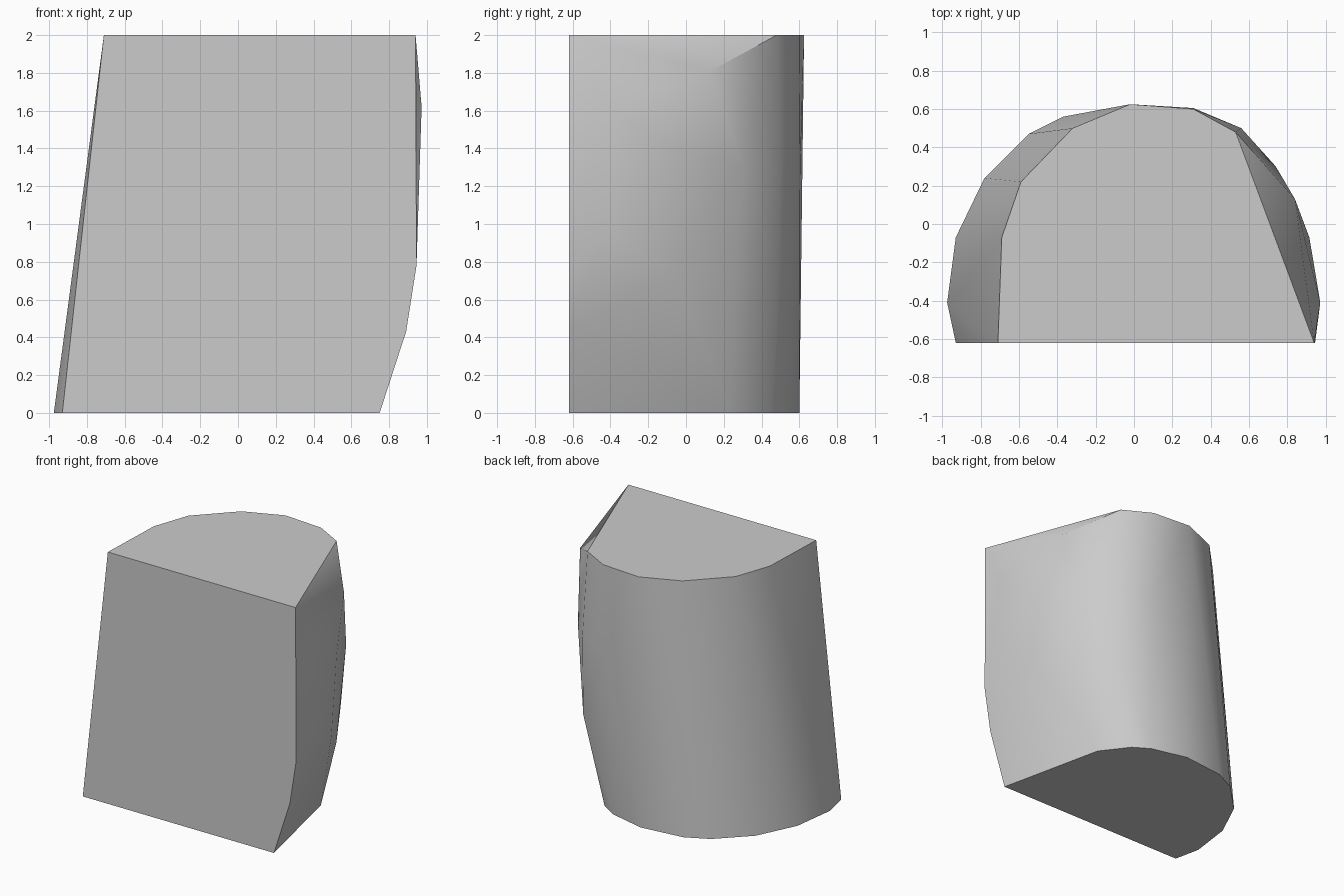
import bpy
import bmesh

cube = bpy.data.objects.get("Cube")
if cube:
    bpy.data.objects.remove(cube, do_unlink=True)

FRONT = -0.62

# Half-round outlines of the flat top and base
top = [(-.71, FRONT), (-.69, -.07), (-.59, .22), (-.32, .50),
       (-.02, .625), (.31, .60), (.53, .48), (.94, FRONT)]
base = [(-.93, FRONT), (-.975, -.41), (-.93, -.07), (-.78, .24), (-.55, .47),
        (-.37, .56), (-.02, .60), (.27, .53), (.40, .45), (.56, .24), (.75, FRONT)]

# Worn, bulging side: front edge, belly, back shoulder and chipped corner
bulge = [(.89, FRONT, .43), (.945, FRONT, .78),
         (.972, -.41, 1.62), (.95, -.41, .95), (.915, -.07, 1.4), (.87, -.07, .75),
         (.84, .13, 1.81), (.74, .30, 1.3), (.69, .25, .53),
         (.56, .50, 1.33), (.56, .49, .7), (.31, .605, 1.3)]

points = [(x, y, 2) for x, y in top] + [(x, y, 0) for x, y in base] + bulge

# Wrap the outlines in one convex stone body
bm = bmesh.new()
for p in points:
    bm.verts.new(p)
hull = bmesh.ops.convex_hull(bm, input=bm.verts)
loose = {v for v in hull["geom_interior"] if isinstance(v, bmesh.types.BMVert)}
bmesh.ops.delete(bm, geom=list(loose), context='VERTS')
bmesh.ops.dissolve_limit(bm, angle_limit=0.01, verts=bm.verts, edges=bm.edges)
bmesh.ops.recalc_face_normals(bm, faces=bm.faces)
mesh = bpy.data.meshes.new("stone_block")
bm.to_mesh(mesh)
bm.free()

stone = bpy.data.objects.new("stone_block", mesh)
bpy.context.collection.objects.link(stone)

# Plain grey stone
grey = bpy.data.materials.new("stone_grey")
grey.use_nodes = True
colour = (.6, .6, .6, 1)
grey.diffuse_color = colour
grey.node_tree.nodes["Principled BSDF"].inputs["Base Color"].default_value = colour
mesh.materials.append(grey)

# Smooth round the back, crisp at the cut faces
bpy.ops.object.select_all(action='DESELECT')
stone.select_set(True)
bpy.context.view_layer.objects.active = stone
bpy.ops.object.shade_smooth_by_angle(angle=0.6)
